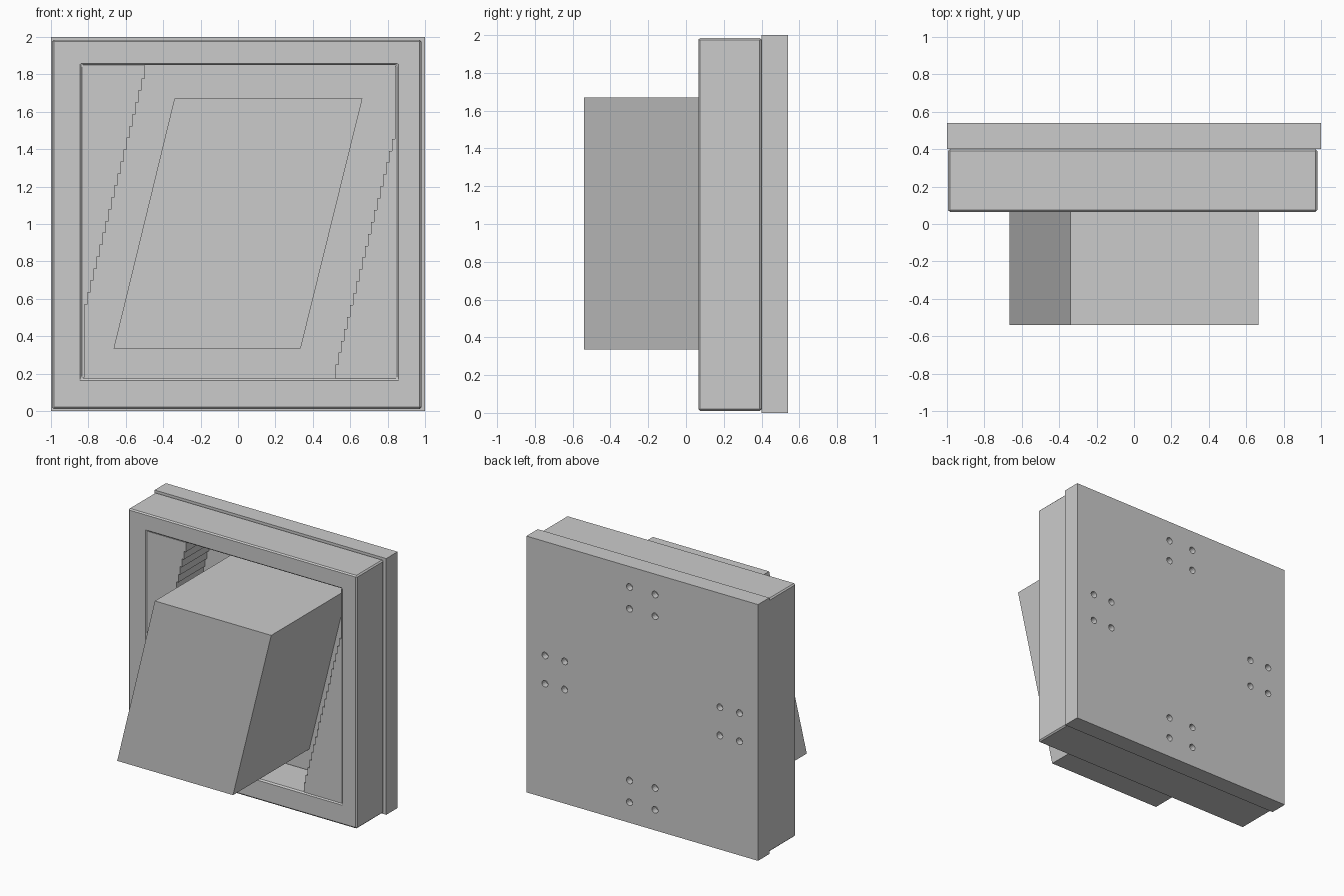
import bpy, bmesh
from mathutils import Matrix

if "Cube" in bpy.data.objects:
    bpy.data.objects.remove(bpy.data.objects["Cube"])


def finish(name, bm):
    bmesh.ops.recalc_face_normals(bm, faces=bm.faces[:])
    me = bpy.data.meshes.new(name)
    bm.to_mesh(me)
    bm.free()
    ob = bpy.data.objects.new(name, me)
    bpy.context.collection.objects.link(ob)
    return ob


def prism(name, outline, y0, y1):
    """Extrude an (x, z) outline from y0 to y1."""
    bm = bmesh.new()
    face = bm.faces.new([bm.verts.new((x, y0, z)) for x, z in outline])
    ext = bmesh.ops.extrude_face_region(bm, geom=[face], use_keep_orig=True)
    moved = [v for v in ext["geom"] if isinstance(v, bmesh.types.BMVert)]
    bmesh.ops.translate(bm, verts=moved, vec=(0, y1 - y0, 0))
    return finish(name, bm)


def rect(x0, x1, z0, z1):
    return [(x0, z0), (x1, z0), (x1, z1), (x0, z1)]


def ring(name, outer, inner, y0, y1):
    """Rectangular frame between two four-point outlines."""
    bm = bmesh.new()
    loops = [[bm.verts.new((x, y, z)) for x, z in o]
             for o, y in ((outer, y0), (outer, y1), (inner, y1), (inner, y0))]
    for a, b in zip(loops, loops[1:] + loops[:1]):
        for i in range(4):
            j = (i + 1) % 4
            bm.faces.new((a[i], a[j], b[j], b[i]))
    return finish(name, bm)


def bevel(ob, width):
    mod = ob.modifiers.new("bevel", 'BEVEL')
    mod.width = width
    mod.segments = 1
    mod.limit_method = 'ANGLE'


# Back plate with four clusters of screw holes
plate = prism("back_plate", rect(-1, 1, 0, 2), 0.40, 0.54)
bm = bmesh.new()
spots = [(a * s, b) for s in (-1, 1) for a in (0.67, 0.84) for b in (-0.11, 0.11)]
for x, z in spots + [(b, a) for a, b in spots]:
    m = Matrix.Translation((x, 0.54, 1 + z)) @ Matrix.Rotation(1.5707963, 4, 'X')
    bmesh.ops.create_cone(bm, cap_ends=True, segments=16, radius1=0.026,
                          radius2=0.026, depth=0.1, matrix=m)
cutter = finish("hole_cutter", bm)
cutter.hide_render = True
mod = plate.modifiers.new("holes", 'BOOLEAN')
mod.operation = 'DIFFERENCE'
mod.solver = 'EXACT'
mod.object = cutter
bpy.context.view_layer.objects.active = plate
bpy.ops.object.modifier_apply(modifier=mod.name)
bpy.data.objects.remove(cutter)

# Square front frame with softly chamfered edges
frame = ring("front_frame", rect(-0.995, 0.98, 0.01, 1.985),
             rect(-0.835, 0.85, 0.175, 1.85), 0.065, 0.40)
bevel(frame, 0.01)

# Stepped corner infills that leave a slanted opening
N = 20
steps = [(-0.835, 0.18), (-0.82, 0.18)]
for i in range(N):
    z = 0.57 + 1.27 * i / N
    steps += [(-0.82 + 0.32 * i / N, z), (-0.82 + 0.32 * (i + 1) / N, z)]
steps += [(-0.50, 1.85), (-0.835, 1.85)]
prism("left_stepped_infill", steps, 0.07, 0.40)
right = [(max(min(0.02 - x, 0.85), 0.50), 2.025 - z) for x, z in steps]
prism("right_stepped_infill", right, 0.07, 0.40)

# Slanted button block
prism("slanted_button", [(-0.665, 0.335), (0.335, 0.335), (0.665, 1.67), (-0.34, 1.67)],
      -0.54, 0.40)
